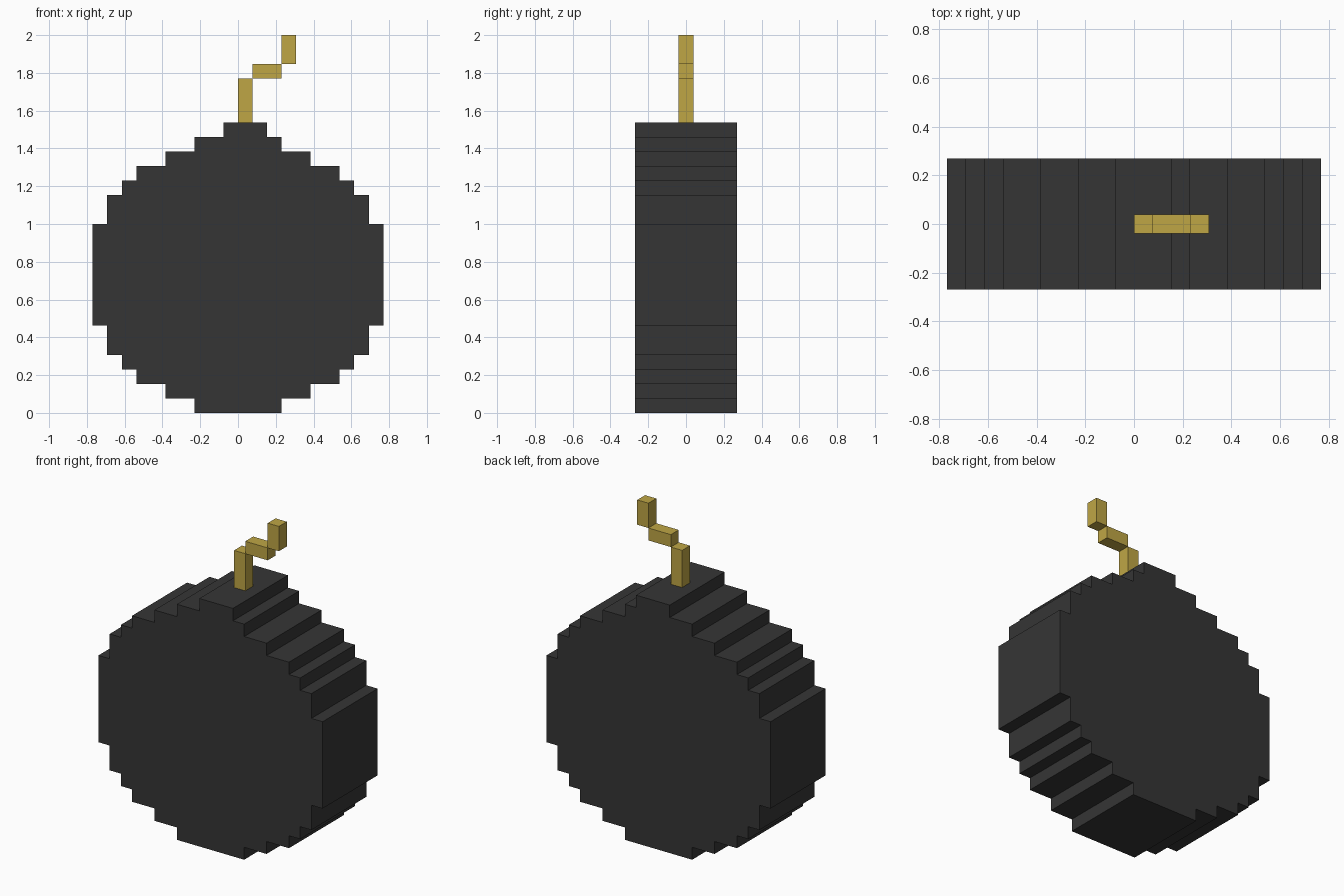
import bpy, bmesh

if "Cube" in bpy.data.objects:
    bpy.data.objects.remove(bpy.data.objects["Cube"])

U = 1 / 13  # one pixel step of the model


def material(name, rgb):
    m = bpy.data.materials.new(name)
    m.diffuse_color = (*rgb, 1)
    m.use_nodes = True
    m.node_tree.nodes["Principled BSDF"].inputs["Base Color"].default_value = m.diffuse_color
    return m


def extruded(name, outline, depth, mat):
    """Extrude an (x, z) outline symmetrically along y; units are pixel steps."""
    bm = bmesh.new()
    face = bm.faces.new([bm.verts.new((x * U, -depth / 2 * U, z * U)) for x, z in outline])
    ext = bmesh.ops.extrude_face_region(bm, geom=[face])
    moved = [g for g in ext["geom"] if isinstance(g, bmesh.types.BMVert)]
    bmesh.ops.translate(bm, verts=moved, vec=(0, depth * U, 0))
    bmesh.ops.recalc_face_normals(bm, faces=bm.faces)
    me = bpy.data.meshes.new(name)
    bm.to_mesh(me)
    bm.free()
    me.materials.append(mat)
    ob = bpy.data.objects.new(name, me)
    bpy.context.collection.objects.link(ob)
    return ob


charcoal = material("charcoal", (0.036, 0.036, 0.036))
straw = material("straw yellow", (0.52, 0.38, 0.06))

# Stepped round body: rows of (bottom, top, left, right)
rows = [(0, 1, -3, 3), (1, 2, -5, 5), (2, 3, -7, 7), (3, 4, -8, 8),
        (4, 6, -9, 9), (6, 13, -10, 10), (13, 15, -9, 9), (15, 16, -8, 8),
        (16, 17, -7, 7), (17, 18, -5, 5), (18, 19, -3, 3), (19, 20, -1, 2)]
right = [p for b, t, l, r in rows for p in ((r, b), (r, t))]
left = [p for b, t, l, r in reversed(rows) for p in ((l, t), (l, b))]
extruded("body", right + left, 7, charcoal)

# Zigzag fuse of three square rods
fuse = {"fuse_base": (0, 1, 20, 23), "fuse_bend": (1, 3, 23, 24), "fuse_tip": (3, 4, 24, 26)}
for name, (x0, x1, z0, z1) in fuse.items():
    extruded(name, [(x0, z0), (x1, z0), (x1, z1), (x0, z1)], 1, straw)
